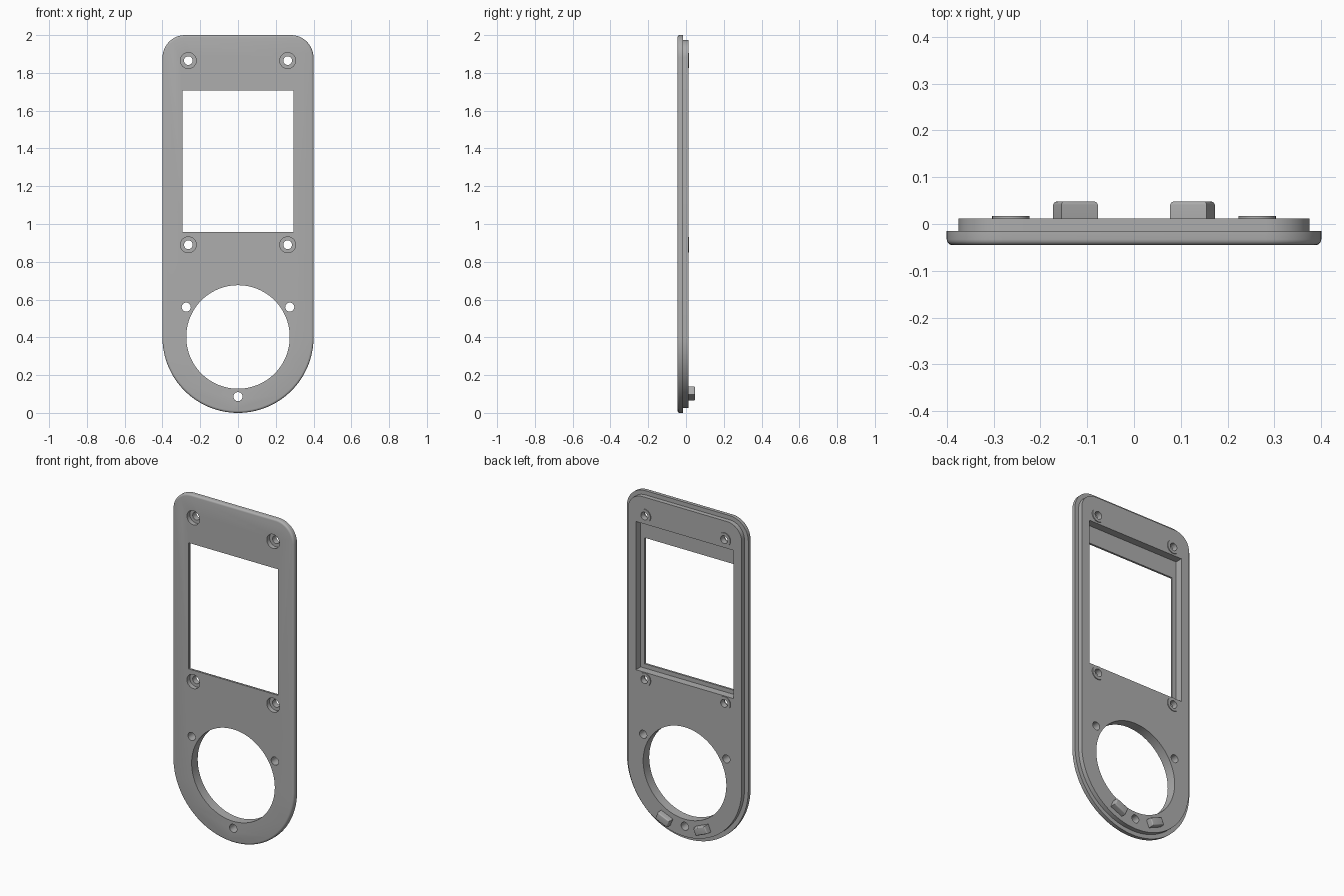
import bpy, bmesh
from math import sin, cos, pi, radians
from mathutils import Matrix

cube = bpy.data.objects.get("Cube")
if cube:
    bpy.data.objects.remove(cube)

grey = bpy.data.materials.new("plain grey")
grey.use_nodes = True
COLOUR = (0.42, 0.42, 0.42, 1)
grey.diffuse_color = COLOUR
grey.node_tree.nodes["Principled BSDF"].inputs["Base Color"].default_value = COLOUR

FRONT, STEP, BACK = -0.045, -0.015, 0.012   # depth of each layer along y
RING_Z = 0.402


def arc(cx, cz, r, start, end, n):
    angles = [radians(start + (end - start) * i / n) for i in range(n + 1)]
    return [(cx + r * cos(a), cz + r * sin(a)) for a in angles]


def outline(inset):
    """Half-round bottom, straight sides, rounded top corners."""
    r = 0.12 - inset
    return (arc(0, 0.4, 0.4 - inset, 180, 360, 64)
            + arc(0.28, 1.88, r, 0, 90, 12) + arc(-0.28, 1.88, r, 90, 180, 12))


def rect(x, z0, z1):
    return [(-x, z0), (x, z0), (x, z1), (-x, z1)]


def disc(x, z, r, n=32):
    return arc(x, z, r, 0, 360, n)[:-1]


def slab(name, points, y0, y1, bevel=0, bevel_y=None):
    """Extrude an x-z profile from y0 to y1, optionally rounding one rim."""
    bm = bmesh.new()
    bm.faces.new([bm.verts.new((x, y0, z)) for x, z in points])
    ext = bmesh.ops.extrude_face_region(bm, geom=bm.faces[:])
    verts = [g for g in ext["geom"] if isinstance(g, bmesh.types.BMVert)]
    bmesh.ops.translate(bm, verts=verts, vec=(0, y1 - y0, 0))
    bmesh.ops.recalc_face_normals(bm, faces=bm.faces[:])
    if bevel:
        rim = [e for e in bm.edges if all(abs(v.co.y - bevel_y) < 1e-5 for v in e.verts)]
        bmesh.ops.bevel(bm, geom=rim, offset=bevel, segments=4, profile=0.5, affect='EDGES')
    mesh = bpy.data.meshes.new(name)
    bm.to_mesh(mesh)
    bm.free()
    mesh.materials.append(grey)
    ob = bpy.data.objects.new(name, mesh)
    bpy.context.collection.objects.link(ob)
    return ob


def combine(target, tool, operation):
    mod = target.modifiers.new(tool.name, 'BOOLEAN')
    mod.object, mod.operation, mod.solver = tool, operation, 'EXACT'
    tool.hide_render = True
    bpy.context.view_layer.objects.active = target
    bpy.ops.object.modifier_apply(modifier=mod.name)
    bpy.data.objects.remove(tool)


def shade(ob):
    bpy.ops.object.select_all(action='DESELECT')
    ob.select_set(True)
    bpy.context.view_layer.objects.active = ob
    bpy.ops.object.shade_smooth_by_angle(angle=radians(30))


# Front plate with rounded front rim, and the narrower locating step behind it
plate = slab("faceplate", outline(0), FRONT, STEP, 0.012, FRONT)
combine(plate, slab("back_step", outline(0.025), STEP - 0.006, BACK), 'UNION')

# Screen recess in the back and the window through the front
combine(plate, slab("recess_cut", rect(0.322, 0.932, 1.815), -0.033, 0.1), 'DIFFERENCE')
combine(plate, slab("window_cut", rect(0.295, 0.957, 1.708), -0.1, 0.1), 'DIFFERENCE')

# Large round opening
combine(plate, slab("ring_cut", disc(0, RING_Z, 0.274, 96), -0.1, 0.1), 'DIFFERENCE')

# Screw bosses with counterbored holes
for x in (-0.263, 0.263):
    for z in (0.89, 1.865):
        combine(plate, slab("boss", disc(x, z, 0.04), BACK - 0.01, 0.017), 'UNION')
        combine(plate, slab("counterbore", disc(x, z, 0.042), -0.1, -0.018), 'DIFFERENCE')
        combine(plate, slab("screw_hole", disc(x, z, 0.023), -0.1, 0.1), 'DIFFERENCE')

# Plain holes around the round opening
for x, z in ((-0.274, 0.56), (0.274, 0.56), (0, 0.086)):
    combine(plate, slab("pin_hole", disc(x, z, 0.024), -0.1, 0.1), 'DIFFERENCE')
shade(plate)

# Two raised tabs following the lower ring
for side, label in ((1, "left"), (-1, "right")):
    tab = slab(label + "_tab", rect(0.042, -0.023, 0.023), BACK - 0.001, 0.048, 0.007, 0.048)
    tab.data.transform(Matrix.Translation((side * 0.125, 0, 0.103))
                       @ Matrix.Rotation(-side * radians(23), 4, 'Y'))
    shade(tab)
